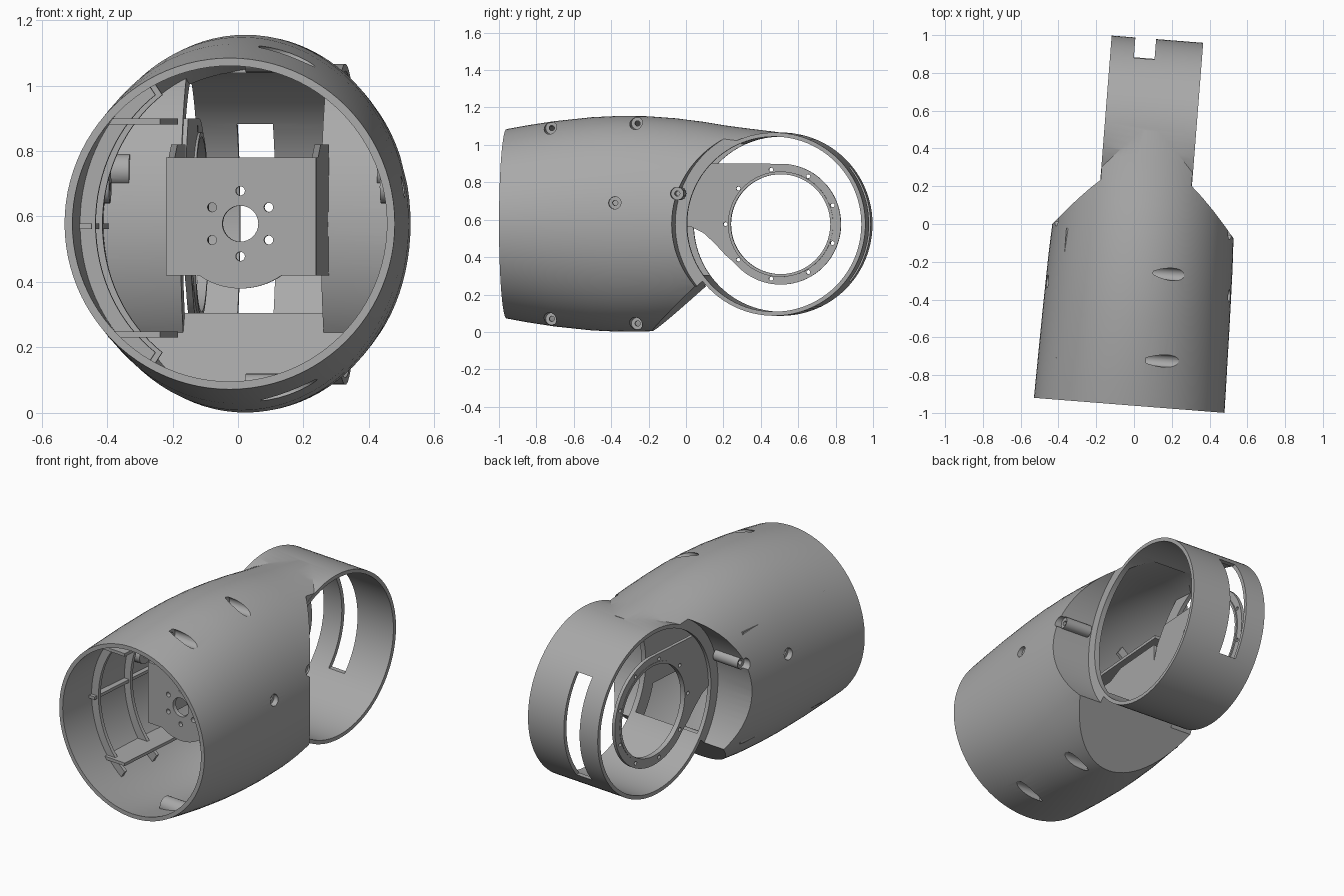
import bpy, bmesh, math
from mathutils import Vector

if "Cube" in bpy.data.objects:
    bpy.data.objects.remove(bpy.data.objects["Cube"], do_unlink=True)

grey = bpy.data.materials.new("plain grey")
grey.use_nodes = True
grey.diffuse_color = (0.4, 0.4, 0.4, 1)
grey.node_tree.nodes["Principled BSDF"].inputs["Base Color"].default_value = (0.4, 0.4, 0.4, 1)

TILT = -math.radians(4.5)      # the whole part is turned slightly about z
CX, CZ = 0.05, 0.578           # axis of the body
RING = (0.495, 0.576)          # y, z of the ring centre
LEFT, RIGHT = -0.194, 0.288    # sides of the ring


def make(name, bm):
    bmesh.ops.recalc_face_normals(bm, faces=bm.faces)
    mesh = bpy.data.meshes.new(name)
    bm.to_mesh(mesh)
    bm.free()
    mesh.materials.append(grey)
    obj = bpy.data.objects.new(name, mesh)
    bpy.context.collection.objects.link(obj)
    return obj


def ellipse(a, b, rx, rz=None, start=0, end=360, n=64):
    rz = rz or rx
    count = n if end - start == 360 else n + 1
    angles = [math.radians(start + (end - start) * i / n) for i in range(count)]
    return [(a + rx * math.cos(t), b + rz * math.sin(t)) for t in angles]


def prism(name, loops, lo, hi, axis="x"):
    """Extrude an outline, with any holes, along x or y."""
    place = (lambda a, b: (lo, a, b)) if axis == "x" else (lambda a, b: (a, lo, b))
    bm = bmesh.new()
    rings = [[bm.verts.new(place(*p)) for p in loop] for loop in loops]
    if len(rings) == 1:
        bm.faces.new(rings[0])
    else:
        edges = [bm.edges.new((r[i - 1], r[i])) for r in rings for i in range(len(r))]
        bmesh.ops.triangle_fill(bm, use_beauty=True, edges=edges)
    out = bmesh.ops.extrude_face_region(bm, geom=bm.faces[:])
    shift = Vector((hi - lo, 0, 0)) if axis == "x" else Vector((0, hi - lo, 0))
    bmesh.ops.translate(bm, vec=shift, verts=[g for g in out["geom"] if isinstance(g, bmesh.types.BMVert)])
    return make(name, bm)


def loft(name, sections, inset=0):
    """Skin ellipses given as (y, half width, half height)."""
    bm = bmesh.new()
    rings = [[bm.verts.new((x, y, z)) for x, z in ellipse(CX, CZ, w - inset, h - inset, n=96)]
             for y, w, h in sections]
    for r, s in zip(rings, rings[1:]):
        for i in range(len(r)):
            bm.faces.new((r[i - 1], r[i], s[i], s[i - 1]))
    bm.faces.new(rings[0])
    bm.faces.new(rings[-1])
    return make(name, bm)


def combine(target, tool, operation="DIFFERENCE"):
    mod = target.modifiers.new("cut", "BOOLEAN")
    mod.operation, mod.object, mod.solver = operation, tool, "EXACT"
    bpy.context.view_layer.objects.active = target
    bpy.ops.object.modifier_apply(modifier=mod.name)
    bpy.data.objects.remove(tool, do_unlink=True)


def finish(obj):
    obj.rotation_euler.z = TILT
    bpy.ops.object.select_all(action="DESELECT")
    obj.select_set(True)
    bpy.context.view_layer.objects.active = obj
    bpy.ops.object.shade_smooth_by_angle(angle=math.radians(28))


def trim(obj, radius, left, right, lift):
    """Scoop both sides around the ring and slice the underside."""
    for lo, hi in ((right, 1), (-1, left)):
        combine(obj, prism("scoop", [ellipse(*RING, radius, n=96)], lo, hi))
    slope = [(-0.25, lift - 0.065), (0.6, lift + 0.728), (0.6, -0.4), (-0.25, -0.4)]
    combine(obj, prism("slice", [slope], -1.1, 1.1))


# Body shell and ring
profile = [(-0.959, 0.506, 0.506), (-0.85, 0.504, 0.526), (-0.7, 0.501, 0.549), (-0.5, 0.497, 0.57),
           (-0.35, 0.493, 0.577), (-0.2, 0.489, 0.575), (-0.05, 0.482, 0.564), (0.1, 0.478, 0.545),
           (0.22, 0.475, 0.525), (0.35, 0.47, 0.508), (0.5, 0.465, 0.49)]
body = loft("body_shell", profile)
trim(body, 0.53, LEFT, RIGHT, 0)
combine(body, prism("ring", [ellipse(*RING, 0.49, n=96)], LEFT - 0.002, RIGHT + 0.002), "UNION")

# Screw positions: y, z, pocket floor, sides
screws = [(y, z, 0.07, (1,)) for y, z in ((-0.71, 1.09), (-0.25, 1.115), (-0.71, 0.07), (-0.25, 0.045))]
screws += [(-0.34, 0.69, 0.455, (1, -1)), (-0.01, 0.74, 0.42, (1, -1))]


def side_rod(y, z, r, side, inner, outer):
    lo, hi = sorted((CX + side * inner, CX + side * outer))
    return prism("rod", [ellipse(y, z, r, n=24)], lo, hi)


for side in (1, -1):
    combine(body, side_rod(-0.01, 0.74, 0.036, side, 0.26, 0.43), "UNION")

# Hollow interior, leaving bosses round the screws
cavity = loft("cavity", [(-1.05, 0.506, 0.506)] + profile[:-1] + [(0.42, 0.468, 0.5)], 0.024)
trim(cavity, 0.553, LEFT + 0.022, RIGHT - 0.03, 0.03)
for y, z, floor, sides in screws:
    for side in sides:
        combine(cavity, side_rod(y, z, 0.05, side, floor - 0.04, 0.7))
combine(body, cavity)
combine(body, prism("bore", [ellipse(*RING, 0.468, n=96)], LEFT - 0.1, RIGHT + 0.1))
slot = [(0.8, CZ - 0.305), (1.1, CZ - 0.305), (1.1, CZ + 0.305), (0.8, CZ + 0.305)]
combine(body, prism("slot", [slot], -0.07, 0.04))
for y, z, floor, sides in screws:
    for side in sides:
        combine(body, side_rod(y, z, 0.033, side, floor, 0.7))
        combine(body, side_rod(y, z, 0.014, side, floor - 0.1, floor + 0.05))
finish(body)

# Bearing flange with its arm reaching into the body
outline = ellipse(*RING, 0.323, start=-140, end=90)
outline += [(0.07, 0.9), (0.0, 0.8), (-0.05, 0.65), (-0.05, 0.565), (0.02, 0.56), (0.08, 0.53),
            (0.14, 0.475), (0.2, 0.41)]
holes = [ellipse(*RING, 0.267)]
for i in range(9):
    t = math.radians(20 + 40 * i)
    holes.append(ellipse(RING[0] + 0.296 * math.cos(t), RING[1] + 0.296 * math.sin(t), 0.011, n=12))
finish(prism("bearing_flange", [outline] + holes, -0.178, -0.158))
finish(prism("flange_lip", [ellipse(*RING, 0.282), ellipse(*RING, 0.267)], -0.18, -0.15))

# Motor bracket: drilled front plate and two side cheeks
face = [(-0.178, 0.78), (-0.178, 0.42), (-0.08, 0.42)]
face += ellipse(CX, 0.6, 0.22, start=235, end=305, n=16)
face += [(0.18, 0.42), (0.282, 0.42), (0.282, 0.78)]
holes = [ellipse(CX, CZ, 0.055, n=32)]
for i in range(6):
    t = math.radians(30 + 60 * i)
    holes.append(ellipse(CX + 0.1 * math.cos(t), CZ + 0.1 * math.sin(t), 0.014, n=16))
finish(prism("motor_plate", [face] + holes, -0.545, -0.52, "y"))
cheek = [(-0.53, 0.42), (-0.03, 0.42), (-0.03, 0.82), (-0.35, 0.82), (-0.45, 0.78), (-0.53, 0.78)]
finish(prism("left_cheek", [cheek], 0.262, 0.281))
finish(prism("right_cheek", [cheek], -0.177, -0.158))

# Stiffening ribs on the inner wall
for i, y in enumerate((-0.72, -0.45)):
    arc = ellipse(CX, CZ, 0.482, 0.535, 125, 235, 32) + ellipse(CX, CZ, 0.43, 0.48, 125, 235, 32)[::-1]
    finish(prism("arc_rib_%d" % (i + 1), [arc], y, y + 0.02, "y"))
for name, z, x in (("upper", 0.89, -0.355), ("middle", 0.57, -0.43), ("lower", 0.24, -0.34)):
    end = -0.39 if name == "middle" else -0.18
    shelf = [(x, z - 0.009), (end, z - 0.009), (end, z + 0.009), (x, z + 0.009)]
    finish(prism(name + "_shelf", [shelf], -0.74, -0.05, "y"))
